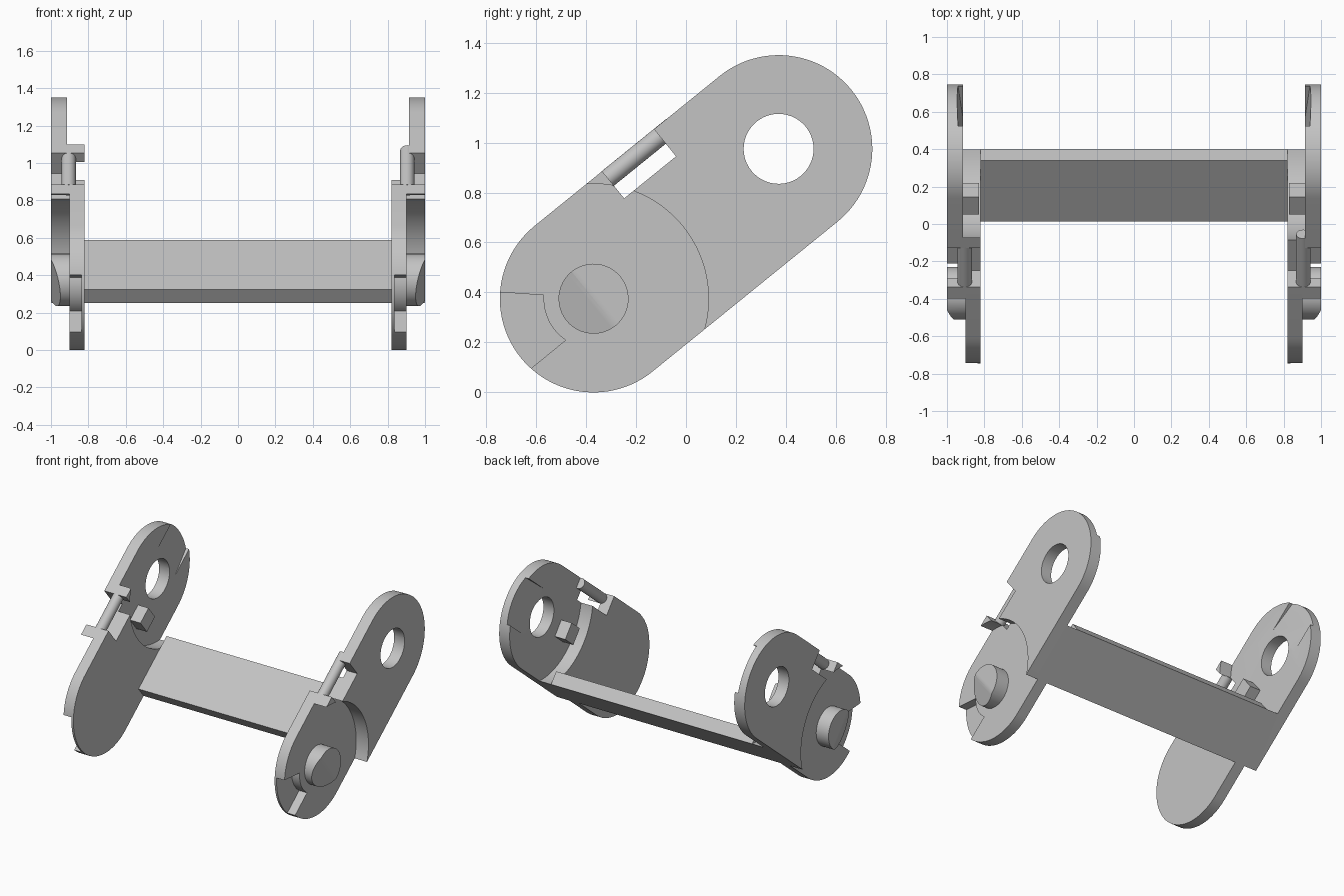
import bpy, bmesh, math
from mathutils import Matrix

if "Cube" in bpy.data.objects:
    bpy.data.objects.remove(bpy.data.objects["Cube"])

# Link axis: u runs from the pin centre to the hole centre, v is across it
R, L, CLEAR = 0.375, 0.953, 0.46
FRAME = Matrix.Translation((0, -0.37, 0.375)) @ Matrix.Rotation(math.radians(39), 4, 'X')
A_CUT = math.degrees(math.asin(R / CLEAR))

grey = bpy.data.materials.new("light grey plastic")
grey.diffuse_color = (0.55, 0.55, 0.55, 1)
grey.use_nodes = True
grey.node_tree.nodes["Principled BSDF"].inputs["Base Color"].default_value = grey.diffuse_color


def arc(cu, r, a0, a1, n=32, cv=0):
    angles = [math.radians(a0 + (a1 - a0) * i / n) for i in range(n + 1)]
    return [(cu + r * math.cos(a), cv + r * math.sin(a)) for a in angles]


def rect(u0, u1, v0, v1):
    return [(u0, v0), (u1, v0), (u1, v1), (u0, v1)]


def prism(name, outline, x0, x1, side=1):
    """Extrude a (u, v) outline along x; x0 and x1 may be functions of u."""
    bm = bmesh.new()
    rings = []
    for x in (x0, x1):
        rings.append([bm.verts.new((side * (x(u) if callable(x) else x), u, v))
                      for u, v in outline])
    n = len(outline)
    bm.faces.new(rings[0])
    bm.faces.new(rings[1])
    for i in range(n):
        j = (i + 1) % n
        bm.faces.new((rings[0][i], rings[0][j], rings[1][j], rings[1][i]))
    bmesh.ops.recalc_face_normals(bm, faces=bm.faces)
    bm.transform(FRAME)
    mesh = bpy.data.meshes.new(name)
    bm.to_mesh(mesh)
    bm.free()
    mesh.materials.append(grey)
    ob = bpy.data.objects.new(name, mesh)
    bpy.context.collection.objects.link(ob)
    return ob


def combine(target, other, operation):
    """Apply a boolean and remove the helper."""
    mod = target.modifiers.new("bool", 'BOOLEAN')
    mod.object, mod.operation, mod.solver = other, operation, 'EXACT'
    bpy.context.view_layer.objects.active = target
    bpy.ops.object.modifier_apply(modifier=mod.name)
    bpy.data.objects.remove(other)


def smooth(ob):
    bpy.ops.object.select_all(action='DESELECT')
    ob.select_set(True)
    bpy.context.view_layer.objects.active = ob
    bpy.ops.object.shade_smooth_by_angle(angle=math.radians(30))


near_arc = arc(0, CLEAR, A_CUT, -A_CUT)               # clearance round the pin end
far_arc = arc(L, CLEAR, 180 + A_CUT, 180 - A_CUT)     # clearance round the hole end

for side, label in ((1, "right"), (-1, "left")):
    # Offset side plate: inner tongue, joining web, outer tongue
    plate = prism(label + "_side_plate", arc(0, R, 90, 270, 48) + far_arc, 0.82, 0.9, side)
    web = prism("web", near_arc + far_arc, 0.9, 0.915, side)
    outer = prism("outer", arc(L, R, -90, 90, 48) + near_arc, 0.915, 1.0, side)
    combine(plate, web, 'UNION')
    combine(plate, outer, 'UNION')

    # Pin hole, latch notch, rotation-stop recess and pin lead-in ramp
    cuts = [prism("hole_cutter", arc(L, 0.14, 0, 352.5, 47), 0.7, 1.1, side),
            prism("notch_cutter", rect(0.348, 0.615, 0.235, 0.5), 0.7, 1.1, side),
            prism("recess_cutter", arc(0, 0.2, 137, 197, 16)
                  + [(-0.6, -0.06), (-0.6, 0.41), (-0.44, 0.41)], 0.836, 0.95, side),
            prism("ramp_cutter", rect(L + 0.12, 1.4, -0.17, 0.17), 0.85,
                  lambda u: 0.915 + 0.12 * (u - L - 0.12), side)]
    if side == 1:
        cuts.append(prism("open_cutter", rect(0.5, 0.75, 0.235, 0.5), 0.7, 0.915, side))
    for c in cuts:
        combine(plate, c, 'DIFFERENCE')
    smooth(plate)

    # Hinge pin with a sloped front half
    pin = prism(label + "_pin", arc(0, 0.14, 0, 352.5, 47), 0.9, 1.0, side)
    combine(pin, prism("slope_cutter", rect(-0.3, 0, -0.3, 0.3),
                       lambda u: 1.0 + 0.36 * u, 1.1, side), 'DIFFERENCE')
    smooth(pin)

    # Rotation stop block
    prism(label + "_stop_block", rect(0.59, 0.71, -0.06, 0.06), 0.83, 0.916, side)

    # Latch rod lying in the notch along the link axis
    u0, u1 = 0.345, (0.68 if side == 1 else 0.618)
    bpy.ops.mesh.primitive_cylinder_add(vertices=24, radius=0.038, depth=u1 - u0)
    rod = bpy.context.object
    rod.name = label + "_latch_rod"
    rod.data.transform(FRAME @ Matrix.Translation((side * 0.905, (u0 + u1) / 2, 0.338))
                       @ Matrix.Rotation(math.pi / 2, 4, 'X'))
    rod.data.materials.append(grey)
    smooth(rod)

# Cross bar joining the two side plates
prism("cross_bar", rect(0.266, 0.687, -R, -0.28), -0.82, 0.82)
